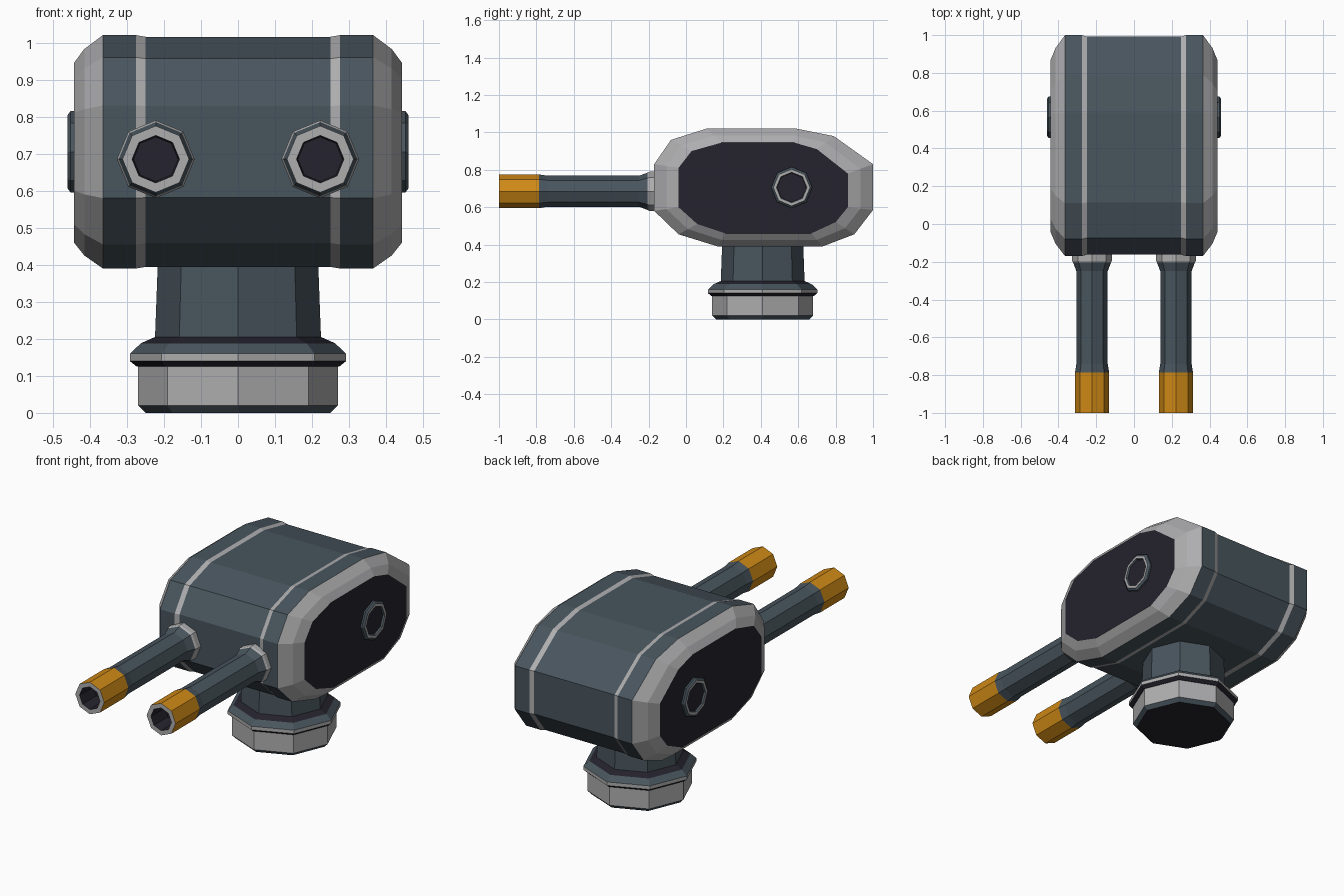
import bpy
import math
from mathutils import Vector

if "Cube" in bpy.data.objects:
    bpy.data.objects.remove(bpy.data.objects["Cube"], do_unlink=True)


def make_material(name, rgb):
    mat = bpy.data.materials.new(name)
    mat.use_nodes = True
    mat.diffuse_color = (*rgb, 1)
    mat.node_tree.nodes["Principled BSDF"].inputs["Base Color"].default_value = (*rgb, 1)
    return mat


SLATE, LIGHT, NAVY, ORANGE = range(4)
MATERIALS = [
    make_material("slate", (0.065, 0.09, 0.11)),
    make_material("light_grey", (0.42, 0.42, 0.43)),
    make_material("dark_navy", (0.018, 0.016, 0.025)),
    make_material("orange", (0.62, 0.25, 0.008)),
]


def loft(name, rings, bands, start, end):
    """Skin rings of points; bands colour the strips, start and end the caps."""
    n = len(rings[0])
    verts = [p for ring in rings for p in ring]
    faces, colours = [], []
    for i, colour in enumerate(bands):
        for j in range(n):
            k = (j + 1) % n
            faces.append((i * n + j, i * n + k, (i + 1) * n + k, (i + 1) * n + j))
            colours.append(colour)
    faces += [tuple(range(n))[::-1], tuple(range(len(verts) - n, len(verts)))]
    colours += [start, end]
    mesh = bpy.data.meshes.new(name)
    mesh.from_pydata(verts, [], faces)
    for mat in MATERIALS:
        mesh.materials.append(mat)
    for poly, colour in zip(mesh.polygons, colours):
        poly.material_index = colour
    obj = bpy.data.objects.new(name, mesh)
    bpy.context.collection.objects.link(obj)
    return obj


def turned(name, centre, axis, profile, bands, start, end, sides=8):
    """Lathe (distance, radius) pairs around an axis through centre."""
    axis = Vector(axis)
    u = Vector((0, 0, 1)) if abs(axis.z) < 0.5 else Vector((1, 0, 0))
    v = axis.cross(u)
    rings = []
    for dist, radius in profile:
        ring = []
        for i in range(sides):
            a = 2 * math.pi * i / sides
            ring.append(Vector(centre) + axis * dist
                        + (u * math.cos(a) + v * math.sin(a)) * radius)
        rings.append(ring)
    return loft(name, rings, bands, start, end)


# Housing: twelve-sided side outline (y, z) and its inset end panel
OUTER = [(-0.17, 0.58), (-0.17, 0.83), (-0.08, 0.96), (0.11, 1.02),
         (0.59, 1.02), (0.79, 0.98), (1.0, 0.83), (1.0, 0.585),
         (0.9, 0.455), (0.73, 0.39), (0.17, 0.39), (-0.04, 0.455)]
PANEL = [(-0.04, 0.6), (-0.04, 0.81), (0.03, 0.9), (0.19, 0.945),
         (0.58, 0.945), (0.7, 0.91), (0.865, 0.78), (0.865, 0.6),
         (0.8, 0.52), (0.67, 0.46), (0.21, 0.46), (0.06, 0.51)]


def section(x, inset):
    return [(x, a + (c - a) * inset, b + (d - b) * inset)
            for (a, b), (c, d) in zip(OUTER, PANEL)]


# Half stations (x, inset) from the end inward, mirrored to the other end
half = [(0.443, 1), (0.415, 0.5), (0.365, 0), (0.275, 0), (0.25, 0.06)]
stations = [(-x, t) for x, t in half] + half[::-1]
half_bands = [LIGHT, LIGHT, SLATE, LIGHT]
loft("housing", [section(x, t) for x, t in stations],
     half_bands + [SLATE] + half_bands[::-1], NAVY, NAVY)

for side, label in ((1, "left"), (-1, "right")):
    # Barrel with collar, orange muzzle and hollow bore
    turned(label + "_barrel", (side * 0.222, 0, 0.685), (0, -1, 0),
           [(-0.05, 0.105), (0.195, 0.105), (0.205, 0.1), (0.25, 0.083),
            (0.74, 0.083), (0.785, 0.09), (1.0, 0.09), (1.0, 0.064), (0.88, 0.06)],
           [LIGHT, LIGHT, SLATE, SLATE, SLATE, ORANGE, LIGHT, NAVY], NAVY, NAVY)
    # Pivot hub on the end panel
    turned(label + "_hub", (side * 0.435, 0.565, 0.705), (side, 0, 0),
           [(0, 0.11), (0.017, 0.11), (0.026, 0.098), (0.026, 0.082), (0.016, 0.078)],
           [SLATE, SLATE, LIGHT, SLATE], NAVY, NAVY)

# Pedestal: foot, flange and neck
turned("pedestal", (0, 0.41, 0), (0, 0, 1),
       [(0, 0.25), (0.02, 0.27), (0.125, 0.27), (0.126, 0.275), (0.14, 0.292),
        (0.16, 0.292), (0.188, 0.262), (0.205, 0.224), (0.42, 0.216)],
       [SLATE, LIGHT, NAVY, NAVY, LIGHT, SLATE, NAVY, SLATE], NAVY, SLATE)
